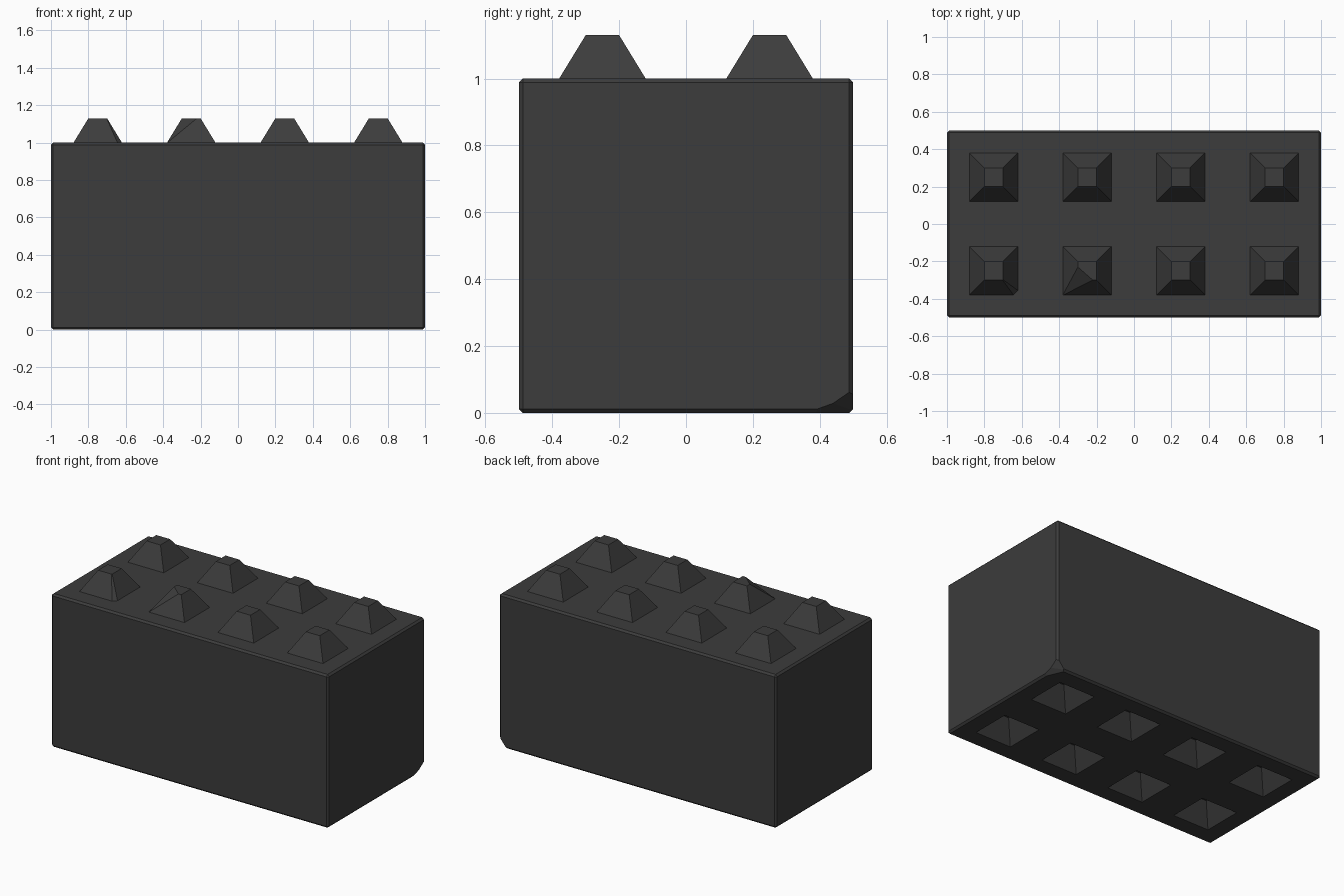
import bpy, bmesh
from mathutils import Vector

if "Cube" in bpy.data.objects:
    bpy.data.objects.remove(bpy.data.objects["Cube"])

XS = (-0.75, -0.25, 0.25, 0.75)
YS = (-0.25, 0.25)

mat = bpy.data.materials.new("dark_concrete")
mat.diffuse_color = (0.045, 0.045, 0.045, 1)
mat.use_nodes = True
mat.node_tree.nodes["Principled BSDF"].inputs["Base Color"].default_value = mat.diffuse_color


def finish(name, bm):
    bmesh.ops.recalc_face_normals(bm, faces=bm.faces)
    me = bpy.data.meshes.new(name)
    bm.to_mesh(me)
    bm.free()
    ob = bpy.data.objects.new(name, me)
    bpy.context.collection.objects.link(ob)
    me.materials.append(mat)
    return ob


def frustum(bm, cx, cy, z0, z1, h0, h1):
    """Square frustum with half widths h0 (bottom) and h1 (top)."""
    c = ((-1, -1), (1, -1), (1, 1), (-1, 1))
    lo = [bm.verts.new((cx + x * h0, cy + y * h0, z0)) for x, y in c]
    hi = [bm.verts.new((cx + x * h1, cy + y * h1, z1)) for x, y in c]
    bm.faces.new(lo[::-1])
    bm.faces.new(hi)
    for i in range(4):
        j = (i + 1) % 4
        bm.faces.new((lo[i], lo[j], hi[j], hi[i]))


def chip(bm, a, b, c, outside):
    """Slice off the corner beyond the plane a-b-c and cap the cut."""
    a, b, c = Vector(a), Vector(b), Vector(c)
    n = (b - a).cross(c - a).normalized()
    if n.dot(Vector(outside) - a) < 0:
        n = -n
    r = bmesh.ops.bisect_plane(bm, geom=bm.verts[:] + bm.edges[:] + bm.faces[:],
                               plane_co=a, plane_no=n, clear_outer=True)
    edges = [e for e in r["geom_cut"] if isinstance(e, bmesh.types.BMEdge)]
    bmesh.ops.contextual_create(bm, geom=edges)


# Block body with slightly worn edges
bm = bmesh.new()
bmesh.ops.create_cube(bm, size=1)
bmesh.ops.scale(bm, vec=(2, 1, 1), verts=bm.verts)
bmesh.ops.translate(bm, vec=(0, 0, 0.5), verts=bm.verts)
bmesh.ops.bevel(bm, geom=bm.edges[:], offset=0.012, segments=1,
                affect='EDGES', profile=0.5)
# Broken lower back right corner
corner = (1, 0.5, 0)
chip(bm, (0.94, 0.5, 0), (1, 0.36, 0), (1, 0.5, 0.05), corner)
chip(bm, (0.955, 0.5, 0.015), (1, 0.42, 0.015), (1, 0.5, 0.07), corner)
body = finish("block_body", bm)

# Sockets in the underside
bm = bmesh.new()
slope = 0.08 / 0.13
for x in XS:
    for y in YS:
        frustum(bm, x, y, -0.05, 0.13, 0.13 + 0.05 * slope, 0.05)
cutter = finish("socket_cutter", bm)
cutter.hide_render = True
cutter.hide_viewport = True
mod = body.modifiers.new("sockets", 'BOOLEAN')
mod.operation = 'DIFFERENCE'
mod.solver = 'EXACT'
mod.object = cutter

# Stacking studs on top, two of them chipped
for i, x in enumerate(XS):
    for j, y in enumerate(YS):
        bm = bmesh.new()
        frustum(bm, x, y, 0.999, 1.13, 0.13, 0.05)
        if (i, j) == (0, 0):
            chip(bm, (-0.645, -0.38, 1), (-0.62, -0.355, 1),
                 (-0.68, -0.32, 1.09), (-0.62, -0.38, 1))
        if (i, j) == (1, 0):
            chip(bm, (-0.30, -0.23, 1.13), (-0.22, -0.30, 1.13),
                 (-0.325, -0.325, 1.06), (-0.30, -0.30, 1.13))
        finish(f"stud_{i + 1}_{j + 1}", bm)
